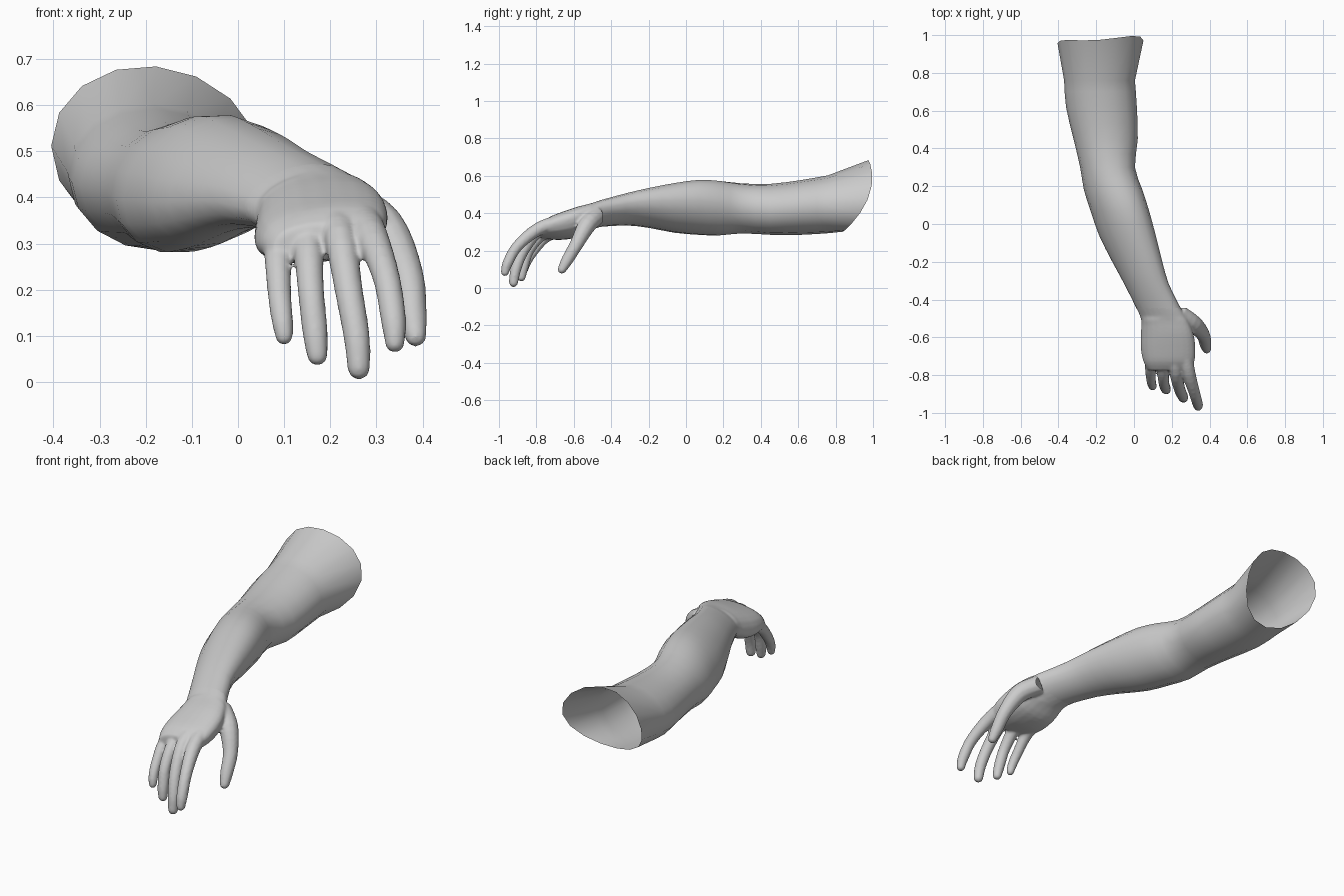
import bpy, bmesh, math
from mathutils import Vector

if "Cube" in bpy.data.objects:
    bpy.data.objects.remove(bpy.data.objects["Cube"])

skin = bpy.data.materials.new("grey_skin")
skin.diffuse_color = (0.6, 0.6, 0.6, 1)
skin.use_nodes = True
skin.node_tree.nodes["Principled BSDF"].inputs["Base Color"].default_value = skin.diffuse_color


def section(y, x0, x1, z0, z1, tilt, n, power=1.0):
    """Tilted oval ring that exactly fills the given x and z range."""
    def soft(v):
        return math.copysign(abs(v) ** power, v)
    ring = []
    for i in range(n):
        t = 2 * math.pi * i / n
        ring.append(Vector(((x0 + x1) / 2 + (x1 - x0) / 2 * soft(math.cos(t)), y,
                            (z0 + z1) / 2 + (z1 - z0) / 2 * soft(math.sin(t + tilt)))))
    return ring


def loft(bm, rings, cap_start=False, cap_end=False):
    rows = [[bm.verts.new(p) for p in r] for r in rings]
    n = len(rows[0])
    for a, b in zip(rows, rows[1:]):
        for i in range(n):
            j = (i + 1) % n
            bm.faces.new((a[i], a[j], b[j], b[i]))
    if cap_start:
        bm.faces.new(rows[0][::-1])
    if cap_end:
        bm.faces.new(rows[-1])


def spline(pts, steps):
    """Smooth interpolation through a list of number tuples."""
    out = []
    for i in range(len(pts) - 1):
        p0, p1, p2, p3 = (pts[max(i - 1, 0)], pts[i], pts[i + 1], pts[min(i + 2, len(pts) - 1)])
        for s in range(steps):
            t = s / steps
            out.append([0.5 * (2 * b + (c - a) * t + (2 * a - 5 * b + 4 * c - d) * t * t
                               + (3 * b - a - 3 * c + d) * t ** 3)
                        for a, b, c, d in zip(p0, p1, p2, p3)])
    return out + [list(pts[-1])]


def finger(bm, pts, n=12):
    """Tapered tube along a path of (x, y, z, radius) with a rounded tip."""
    path = spline(pts, 4)
    tip, prev = Vector(path[-1][:3]), Vector(path[-2][:3])
    d, r = (tip - prev).normalized(), path[-1][3]
    for a in (0.5, 0.95, 1.35):
        path.append([*(tip + d * r * math.sin(a)), r * math.cos(a)])
    rings = []
    for i, p in enumerate(path):
        d = Vector(path[min(i + 1, len(path) - 1)][:3]) - Vector(path[max(i - 1, 0)][:3])
        d.normalize()
        u = d.cross(Vector((1, 0, 0))).normalized()
        v = d.cross(u)
        rings.append([Vector(p[:3]) + p[3] * (u * math.cos(k * math.tau / n) + v * math.sin(k * math.tau / n))
                      for k in range(n)])
    loft(bm, rings, True, True)


def make_object(name, bm):
    bmesh.ops.recalc_face_normals(bm, faces=bm.faces)
    me = bpy.data.meshes.new(name)
    bm.to_mesh(me)
    bm.free()
    me.materials.append(skin)
    ob = bpy.data.objects.new(name, me)
    bpy.context.collection.objects.link(ob)
    bpy.context.view_layer.objects.active = ob
    return ob


# Arm: y, x range, z range, tilt
wrist = (-0.45, 0.015, 0.25, 0.328, 0.472, 0.35)
arm = [
    (0.76, -0.37, 0.005, 0.293, 0.603, -0.05),
    (0.62, -0.36, 0.015, 0.285, 0.578, 0.0),
    (0.45, -0.32, 0.02, 0.285, 0.557, 0.0),
    (0.30, -0.285, 0.005, 0.292, 0.56, 0.1),
    (0.18, -0.265, 0.045, 0.279, 0.575, 0.2),
    (0.07, -0.23, 0.08, 0.283, 0.58, 0.25),
    (-0.06, -0.185, 0.115, 0.295, 0.562, 0.3),
    (-0.20, -0.115, 0.15, 0.322, 0.535, 0.35),
    (-0.32, -0.05, 0.185, 0.335, 0.507, 0.35),
    wrist,
]
SIDES = 16
bm = bmesh.new()
rim = section(0, -0.405, 0.05, 0.3, 0.685, -0.1, SIDES)
for p in rim:  # slanted, open shoulder rim
    s = (p.z - 0.4925) / 0.1925
    p.y = 0.965 + 0.07 * s - 0.06 * s * s + 0.06 * (p.x + 0.18)
loft(bm, [rim] + [section(*s, SIDES) for s in spline(arm, 2)])
for f in bm.faces:
    f.smooth = True
make_object("arm", bm)

# Hand: palm, fingers and thumb fused into one skin
palm = [
    (-0.41, -0.005, 0.225, 0.332, 0.483, 0.35),
    wrist,
    (-0.51, 0.038, 0.285, 0.31, 0.453, 0.33),
    (-0.58, 0.036, 0.315, 0.272, 0.435, 0.3),
    (-0.66, 0.036, 0.325, 0.258, 0.408, 0.3),
    (-0.73, 0.05, 0.32, 0.26, 0.38, 0.3),
    (-0.775, 0.075, 0.30, 0.265, 0.345, 0.3),
]
digits = [
    # index
    [(0.265, -0.66, 0.36, 0.04), (0.29, -0.79, 0.315, 0.036), (0.322, -0.90, 0.225, 0.03),
     (0.337, -0.953, 0.135, 0.028), (0.34, -0.968, 0.085, 0.022)],
    # middle
    [(0.21, -0.66, 0.36, 0.04), (0.222, -0.785, 0.31, 0.035), (0.24, -0.87, 0.20, 0.031),
     (0.257, -0.91, 0.10, 0.029), (0.262, -0.922, 0.03, 0.025)],
    # ring
    [(0.15, -0.65, 0.335, 0.037), (0.153, -0.765, 0.29, 0.033), (0.158, -0.84, 0.20, 0.029),
     (0.167, -0.87, 0.11, 0.028), (0.172, -0.88, 0.058, 0.023)],
    # little
    [(0.085, -0.63, 0.315, 0.034), (0.086, -0.745, 0.275, 0.030), (0.09, -0.82, 0.19, 0.026),
     (0.096, -0.852, 0.135, 0.024), (0.1, -0.862, 0.10, 0.020)],
    # thumb
    [(0.235, -0.475, 0.39, 0.05), (0.315, -0.53, 0.335, 0.048), (0.365, -0.585, 0.235, 0.037),
     (0.378, -0.635, 0.15, 0.032), (0.385, -0.663, 0.10, 0.024)],
]
bm = bmesh.new()
loft(bm, [section(*s, 24, 0.85 if s[0] < -0.5 else 1.0) for s in spline(palm, 3)], True, True)
for d in digits:
    finger(bm, d)
hand = make_object("hand", bm)
fuse = hand.modifiers.new("fuse", 'REMESH')
fuse.mode = 'VOXEL'
fuse.voxel_size = 0.007
fuse.use_smooth_shade = True
relax = hand.modifiers.new("relax", 'SMOOTH')
relax.factor = 0.5
relax.iterations = 5
for m in ("fuse", "relax"):
    bpy.ops.object.modifier_apply(modifier=m)

# Trim the hidden end so the hand meets the wrist as an open edge
bm = bmesh.new()
bm.from_mesh(hand.data)
bmesh.ops.bisect_plane(bm, geom=bm.verts[:] + bm.edges[:] + bm.faces[:],
                       plane_co=(0, wrist[0] + 0.004, 0), plane_no=(0, 1, 0), clear_outer=True)
for f in bm.faces:
    f.smooth = True
bm.to_mesh(hand.data)
bm.free()
